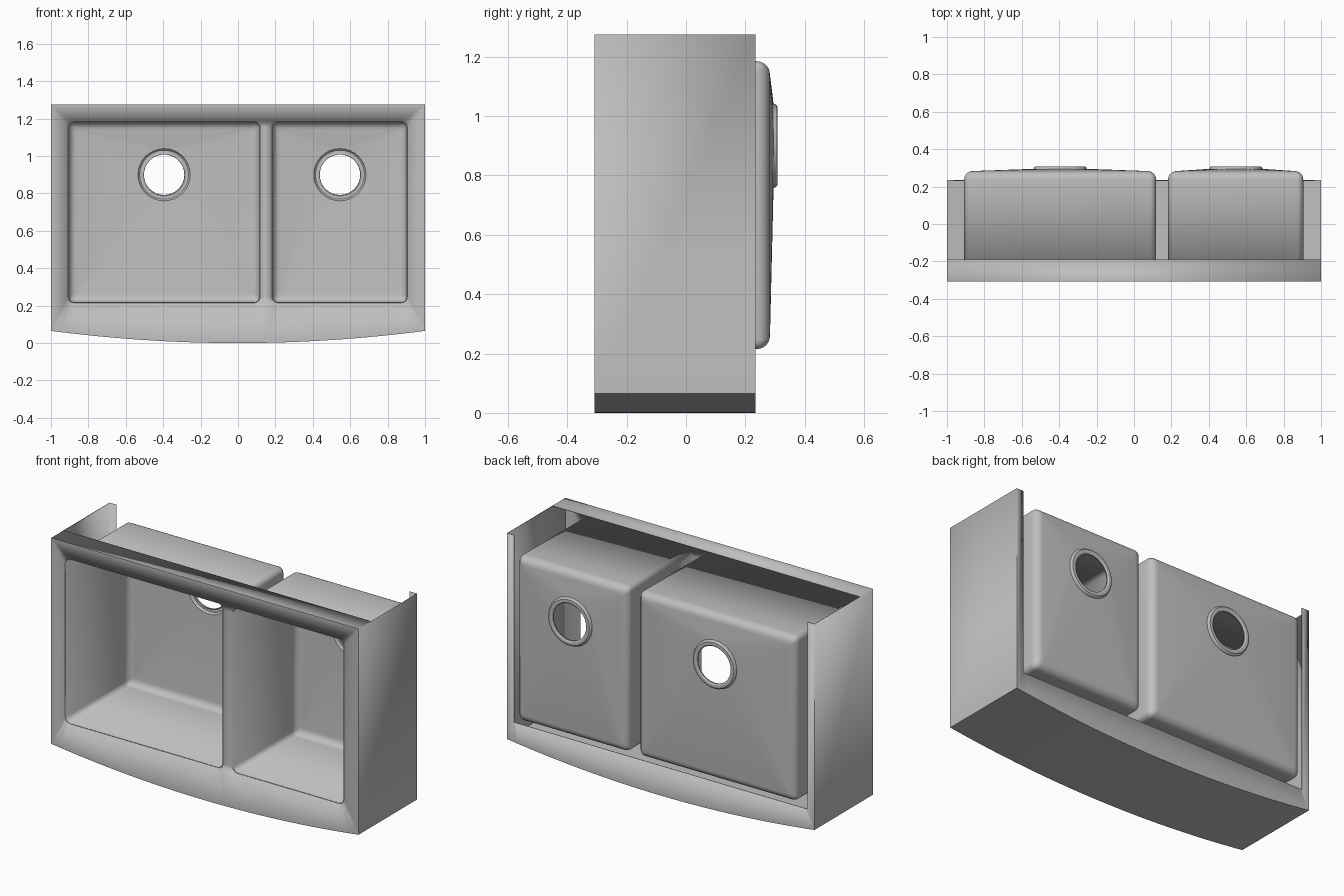
import bpy, bmesh
from math import sin, cos, pi, radians

if "Cube" in bpy.data.objects:
    bpy.data.objects.remove(bpy.data.objects["Cube"])

FRONT, BACK, TOP = -0.308, 0.235, 1.275
DECK_BACK = -0.19
BASIN_Z = (0.215, 1.185)
BASINS = {"large_basin": (-0.908, 0.118, -0.395), "small_basin": (0.182, 0.905, 0.545)}
DRAIN_Z = 0.9
STEPS = 8

steel = bpy.data.materials.new("brushed_steel_grey")
steel.use_nodes = True
grey = (0.52, 0.52, 0.52, 1)
steel.diffuse_color = grey
steel.node_tree.nodes["Principled BSDF"].inputs["Base Color"].default_value = grey


def finish(name, bm):
    """Turn a sheet into a thin metal part with smooth rounded areas."""
    mesh = bpy.data.meshes.new(name)
    bm.to_mesh(mesh)
    bm.free()
    mesh.materials.append(steel)
    obj = bpy.data.objects.new(name, mesh)
    bpy.context.collection.objects.link(obj)
    bpy.ops.object.select_all(action='DESELECT')
    obj.select_set(True)
    bpy.context.view_layer.objects.active = obj
    bpy.ops.object.shade_smooth_by_angle(angle=radians(30))
    thick = obj.modifiers.new("sheet_thickness", 'SOLIDIFY')
    thick.thickness = 0.004
    return obj


def arc_angles():
    """Angles of four quarter turns, each with its own end points."""
    return [(q, (q + j / STEPS) * pi / 2) for q in range(4) for j in range(STEPS + 1)]


def rounded_rect(x0, x1, inset, radius):
    z0, z1 = BASIN_Z
    d = inset + radius
    xs, zs = (x1 - d, x0 + d, x0 + d, x1 - d), (z1 - d, z1 - d, z0 + d, z0 + d)
    return [(xs[q] + radius * cos(a), zs[q] + radius * sin(a)) for q, a in arc_angles()]


def circle(cx, radius):
    return [(cx + radius * cos(a), DRAIN_Z + radius * sin(a)) for q, a in arc_angles()]


def ring(bm, points, y):
    return [bm.verts.new((x, y, z)) for x, z in points]


def bridge(bm, a, b):
    for i in range(len(a)):
        j = (i + 1) % len(a)
        bm.faces.new((a[i], b[i], b[j], a[j]))


# Basins: straight walls, rounded floor edge, sloped floor, raised drain collar
for name, (x0, x1, drain_x) in BASINS.items():
    bm = bmesh.new()
    loops = [ring(bm, rounded_rect(x0, x1, 0, 0.032), FRONT)]
    fillet = 0.045
    for s in range(7):
        a = s / 6 * pi / 2
        points = rounded_rect(x0, x1, fillet * (1 - cos(a)), 0.032 - 0.014 * s / 6)
        loops.append(ring(bm, points, 0.238 + fillet * sin(a)))
    for radius, y in ((0.142, 0.295), (0.139, 0.303), (0.132, 0.308),
                      (0.116, 0.308), (0.108, 0.303), (0.108, 0.296)):
        loops.append(ring(bm, circle(drain_x, radius), y))
    for a, b in zip(loops, loops[1:]):
        bridge(bm, a, b)
    bmesh.ops.remove_doubles(bm, verts=bm.verts[:], dist=0.0001)
    finish(name, bm)

# Apron shell: bowed lower edge, straight sides and top
bm = bmesh.new()
segments = 32
outline = [(x, 0.065 * x * x) for x in (-1 + 2 * i / segments for i in range(segments + 1))]
outline += [(1, TOP), (-1, TOP)]
n = len(outline)
front = ring(bm, outline, FRONT)
back = ring(bm, outline, BACK)
lip = ring(bm, [(max(-0.954, min(0.954, x)), TOP if z == TOP else 0.175)
                for x, z in outline], BACK)
for i in range(n):
    j = (i + 1) % n
    if i == n - 2:
        # Top ledge, shallower than the sides
        ledge = ring(bm, [outline[i], outline[j]], DECK_BACK)
        bm.faces.new((front[i], ledge[0], ledge[1], front[j]))
    else:
        # Outer wall and its folded rear lip
        bm.faces.new((front[i], back[i], back[j], front[j]))
        bm.faces.new((back[i], lip[i], lip[j], back[j]))

# Front face with the two basin openings
borders = [front] + [ring(bm, rounded_rect(x0, x1, 0, 0.032), FRONT)
                     for x0, x1, _ in BASINS.values()]
edges = []
for loop in borders:
    for a, b in zip(loop, loop[1:] + loop[:1]):
        edges.append(bm.edges.get((a, b)) or bm.edges.new((a, b)))
filled = bmesh.ops.triangle_fill(bm, edges=edges, use_beauty=True, normal=(0, -1, 0))
faces = [f for f in filled["geom"] if isinstance(f, bmesh.types.BMFace)]
bm.normal_update()
bmesh.ops.reverse_faces(bm, faces=[f for f in faces if f.normal.y > 0])
bmesh.ops.remove_doubles(bm, verts=bm.verts[:], dist=0.0001)
finish("apron_shell", bm)
